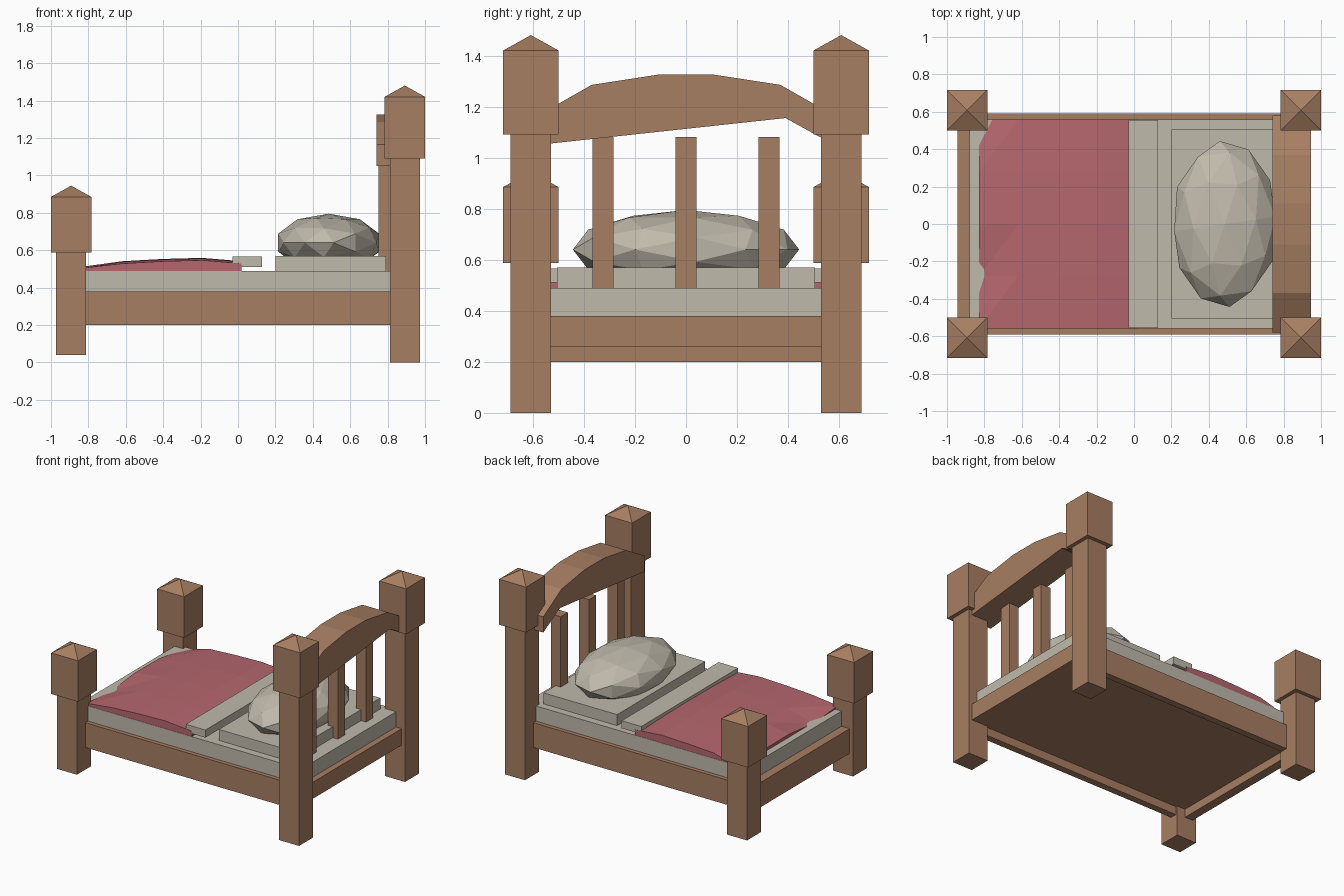
import bpy, bmesh, math
from mathutils import Matrix

cube = bpy.data.objects.get("Cube")
if cube:
    bpy.data.objects.remove(cube, do_unlink=True)


def material(name, rgb):
    m = bpy.data.materials.new(name)
    m.use_nodes = True
    m.diffuse_color = (*rgb, 1)
    m.node_tree.nodes["Principled BSDF"].inputs["Base Color"].default_value = (*rgb, 1)
    return m


WOOD = material("brown wood", (0.39, 0.21, 0.123))
LINEN = material("pale linen", (0.53, 0.49, 0.41))
RED = material("dusty red", (0.46, 0.135, 0.155))


def finish(name, bm, mat):
    bmesh.ops.recalc_face_normals(bm, faces=bm.faces)
    mesh = bpy.data.meshes.new(name)
    bm.to_mesh(mesh)
    bm.free()
    mesh.materials.append(mat)
    obj = bpy.data.objects.new(name, mesh)
    bpy.context.collection.objects.link(obj)
    return obj


def add_box(bm, x, y, z):
    """Box from (min, max) ranges; returns its top face."""
    verts = [bm.verts.new((a, b, c)) for c in z for a, b in
             ((x[0], y[0]), (x[1], y[0]), (x[1], y[1]), (x[0], y[1]))]
    bm.faces.new(verts[3::-1])
    for i in range(4):
        j = (i + 1) % 4
        bm.faces.new((verts[i], verts[j], verts[j + 4], verts[i + 4]))
    return bm.faces.new(verts[4:])


def box(name, x, y, z, mat):
    bm = bmesh.new()
    add_box(bm, x, y, z)
    return finish(name, bm, mat)


# Four posts, each with a wide block and a pyramid tip
def post(name, cx, cy, bottom, neck, shoulder):
    bm = bmesh.new()
    add_box(bm, (cx - 0.08, cx + 0.08), (cy - 0.08, cy + 0.08), (bottom, neck))
    r = 0.108
    top = add_box(bm, (cx - r, cx + r), (cy - r, cy + r), (neck, shoulder))
    tip = bmesh.ops.poke(bm, faces=[top])["verts"][0]
    tip.co.z += 0.06
    finish(name, bm, WOOD)


for side, s in (("left", 1), ("right", -1)):
    post("head_post_" + side, 0.892, s * 0.608, 0, 1.09, 1.42)
    post("foot_post_" + side, -0.892, s * 0.608, 0.04, 0.587, 0.885)
    box("side_rail_" + side, (-0.945, 0.945), sorted((s * 0.54, s * 0.59)), (0.2, 0.38), WOOD)

# Frame and base panel
box("foot_rail", (-0.945, -0.88), (-0.54, 0.54), (0.2, 0.38), WOOD)
box("base_panel", (-0.88, 0.945), (-0.54, 0.54), (0.26, 0.38), WOOD)

# Arched headboard beam, extruded from its outline
outline = [(-0.58, 1.05), (0.39, 1.155), (0.58, 1.05), (0.58, 1.165), (0.37, 1.285),
           (0.11, 1.325), (-0.11, 1.325), (-0.37, 1.285), (-0.58, 1.165)]
bm = bmesh.new()
face = bm.faces.new([bm.verts.new((0.74, y, z)) for y, z in outline])
ext = bmesh.ops.extrude_face_region(bm, geom=[face])["geom"]
for v in ext:
    if isinstance(v, bmesh.types.BMVert):
        v.co.x = 0.945
finish("headboard_arch", bm, WOOD)

for i in (-1, 0, 1):
    y = i * 0.325
    box(f"headboard_slat_{i + 2}", (0.75, 0.83), (y - 0.041, y + 0.041), (0.485, 1.08), WOOD)

# Bedding
box("mattress", (-0.88, 0.9), (-0.56, 0.56), (0.37, 0.49), LINEN)
box("pillow_base", (0.2, 0.79), (-0.505, 0.505), (0.485, 0.57), LINEN)
box("sheet_fold", (-0.03, 0.127), (-0.556, 0.556), (0.51, 0.565), LINEN)

# Faceted pillow
bm = bmesh.new()
bmesh.ops.create_icosphere(bm, subdivisions=2, radius=1)
bm.transform(Matrix.Rotation(math.radians(31.72), 4, "Y"))
for v in bm.verts:
    x, y, z = v.co
    v.co = (0.485 + z * 0.285, x * 0.445, 0.64 + y * 0.155)
finish("pillow", bm, LINEN)

# Gently domed blanket with an uneven foot edge
foot_edge = [0.505, 0.482, 0.512, 0.51, 0.47]
ridge = [0.541, 0.553, 0.559, 0.541]
bm = bmesh.new()
grid = []
for i in range(5):
    row = []
    for j in range(5):
        y = (j - 2) * 0.279
        z = foot_edge[j] if i == 0 else ridge[i - 1] - 0.04 * y * y
        row.append(bm.verts.new((-0.83 + i * 0.2125, y, z)))
    grid.append(row)
for i in range(4):
    for j in range(4):
        a, b, c, d = grid[i][j], grid[i + 1][j], grid[i + 1][j + 1], grid[i][j + 1]
        bm.faces.new((a, b, c))
        bm.faces.new((a, c, d))
rim = [e for e in bm.edges if e.is_boundary]
skirt = bmesh.ops.extrude_edge_only(bm, edges=rim)["geom"]
for v in skirt:
    if isinstance(v, bmesh.types.BMVert):
        v.co.z = 0.46
bmesh.ops.holes_fill(bm, edges=[e for e in bm.edges if e.is_boundary])
finish("blanket", bm, RED)
